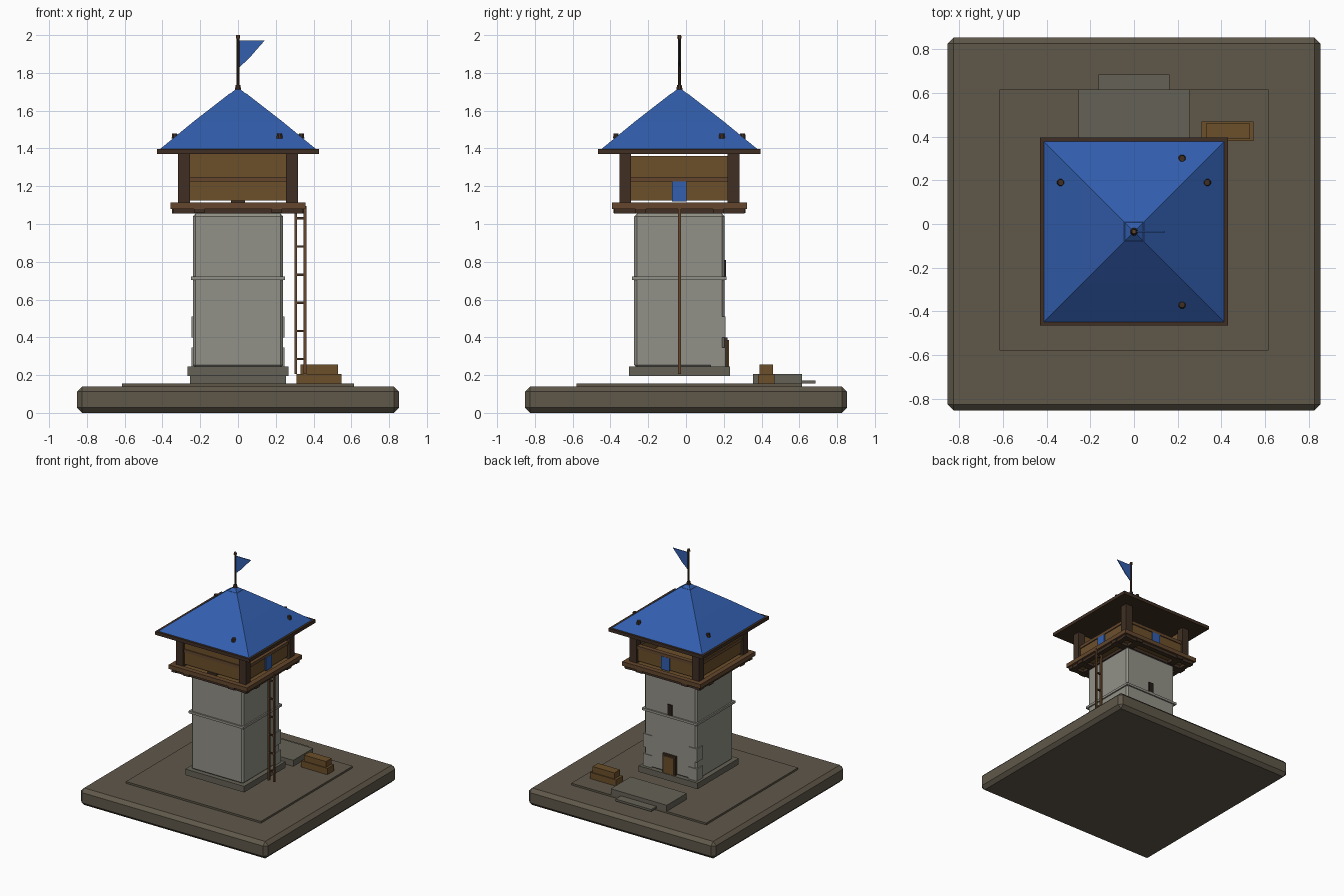
import bpy, bmesh, math
from mathutils import Vector

cube = bpy.data.objects.get("Cube")
if cube:
    bpy.data.objects.remove(cube, do_unlink=True)

CY = -0.035  # tower centre line in y


def material(name, rgb):
    m = bpy.data.materials.new(name)
    m.use_nodes = True
    col = (*rgb, 1.0)
    m.diffuse_color = col
    bsdf = next(n for n in m.node_tree.nodes if n.type == 'BSDF_PRINCIPLED')
    bsdf.inputs["Base Color"].default_value = col
    return m


GROUND = material("ground brown", (0.115, 0.097, 0.068))
STONE = material("pale stone", (0.29, 0.285, 0.245))
FOOT = material("footing stone", (0.13, 0.122, 0.092))
WOOD = material("plank wood", (0.15, 0.078, 0.024))
RAIL = material("rail wood", (0.125, 0.062, 0.026))
DARK = material("dark timber", (0.05, 0.028, 0.017))
BLUE = material("blue cloth", (0.032, 0.112, 0.42))
BLACK = material("dark opening", (0.02, 0.013, 0.009))


def finish(name, bm, mat):
    bmesh.ops.recalc_face_normals(bm, faces=bm.faces)
    me = bpy.data.meshes.new(name)
    bm.to_mesh(me)
    bm.free()
    me.materials.append(mat)
    ob = bpy.data.objects.new(name, me)
    bpy.context.collection.objects.link(ob)
    return ob


def box(name, x, y, z, mat, bevel=0):
    """Box from (min, max) ranges."""
    bm = bmesh.new()
    bmesh.ops.create_cube(bm, size=1)
    for v in bm.verts:
        v.co = Vector([(r[0] + r[1]) / 2 + c * (r[1] - r[0])
                       for c, r in zip(v.co, (x, y, z))])
    if bevel:
        bmesh.ops.bevel(bm, geom=bm.edges[:], offset=bevel, segments=1, affect='EDGES')
    return finish(name, bm, mat)


def tower_box(name, half, z, mat, bevel=0):
    """Square box centred on the tower axis."""
    return box(name, (-half, half), (CY - half, CY + half), z, mat, bevel)


def frustum(name, r0, z0, r1, z1, mat, sides=4, x=0, y=CY):
    """Tapered prism; for four sides the radius is the half width."""
    k = math.sqrt(2) if sides == 4 else 1
    bm = bmesh.new()
    rings = [[bm.verts.new((x + r * k * math.cos(a), y + r * k * math.sin(a), z))
              for a in (math.tau * (i + 0.5) / sides for i in range(sides))]
             for r, z in ((r0, z0), (r1, z1))]
    bm.faces.new(rings[0])
    bm.faces.new(rings[1])
    for i in range(sides):
        j = (i + 1) % sides
        bm.faces.new((rings[0][i], rings[0][j], rings[1][j], rings[1][i]))
    return finish(name, bm, mat)


def side_box(name, side, along, out, z, mat):
    """Box on one tower side: 'along' runs along the wall, 'out' is distance from the axis."""
    a0, a1 = along
    o0, o1 = out
    if side in ("front", "back"):
        s = 1 if side == "back" else -1
        return box(name, (a0, a1), sorted((CY + s * o0, CY + s * o1)), z, mat)
    s = 1 if side == "left" else -1
    return box(name, sorted((s * o0, s * o1)), (CY + a0, CY + a1), z, mat)


SIDES = ("front", "back", "left", "right")

# Ground slab, yard and rear steps
box("ground_slab", (-0.853, 0.853), (-0.853, 0.853), (0, 0.14), GROUND, 0.028)
box("yard", (-0.615, 0.615), (-0.58, 0.615), (0.135, 0.155), GROUND)
box("rear_step", (-0.255, 0.255), (0.355, 0.615), (0.155, 0.205), FOOT)
box("rear_low_step", (-0.163, 0.163), (0.61, 0.685), (0.155, 0.172), FOOT)

# Stacked crates
box("lower_crate", (0.31, 0.548), (0.38, 0.468), (0.155, 0.207), WOOD)
box("upper_crate", (0.33, 0.53), (0.388, 0.46), (0.207, 0.256), WOOD)

# Stone tower
tower_box("tower_footing", 0.268, (0.195, 0.245), FOOT)
tower_box("tower_shaft", 0.239, (0.24, 1.055), STONE, 0.014)
tower_box("tower_band", 0.25, (0.703, 0.722), STONE)
for s in (-1, 1):
    for z in ((0.245, 0.345), (0.4, 0.51)):
        box("corner_stone", sorted((s * 0.165, s * 0.246)), (0.13, 0.209), z, STONE)

# Door and slit window at the back
side_box("door_frame", "back", (-0.06, 0.06), (0.235, 0.255), (0.245, 0.4), DARK)
side_box("door", "back", (-0.046, 0.046), (0.25, 0.263), (0.245, 0.386), WOOD)
side_box("window", "back", (-0.022, 0.022), (0.235, 0.247), (0.722, 0.81), BLACK)

# Lookout deck with joists and edge beams
for c in (-0.205, 0.205):
    side_box("cross_joist", "front", (-0.35, 0.35), (c - 0.028, c + 0.028), (1.055, 1.085), DARK)
    side_box("long_joist", "left", (-0.35, 0.35), (c - 0.028, c + 0.028), (1.057, 1.085), DARK)
tower_box("deck", 0.335, (1.08, 1.108), WOOD)
for side in SIDES:
    side_box("deck_joist_edge", side, (-0.345, 0.345), (0.3, 0.34), (1.056, 1.082), DARK)
    side_box("deck_edge", side, (-0.357, 0.357), (0.315, 0.357), (1.08, 1.114), RAIL)

# Corner posts
for sx in (-1, 1):
    for sy in (-1, 1):
        box("corner_post", sorted((sx * 0.255, sx * 0.318)),
            sorted((CY + sy * 0.255, CY + sy * 0.318)), (1.105, 1.375), DARK)

# Parapets, rails, and taller walls on two sides
for side in SIDES:
    side_box("parapet", side, (-0.258, 0.258), (0.275, 0.298), (1.124, 1.228), WOOD)
    side_box("rail", side, (-0.258, 0.258), (0.268, 0.306), (1.225, 1.25), RAIL)
    if side in ("front", "right"):
        top = 1.372 if side == "front" else 1.36
        side_box("upper_wall", side, (-0.258, 0.258), (0.275, 0.298), (1.25, top), WOOD)
    else:
        side_box("banner", side, (-0.038, 0.038), (0.298, 0.307), (1.118, 1.225), BLUE)
side_box("front_sill", "front", (-0.038, 0.038), (0.27, 0.307), (1.105, 1.125), DARK)

# Roof
tower_box("eave_board", 0.43, (1.37, 1.397), DARK)
frustum("lower_roof", 0.415, 1.395, 0.232, 1.545, BLUE)
frustum("upper_roof", 0.232, 1.545, 0.045, 1.69, BLUE)
frustum("roof_cap", 0.048, 1.685, 0.014, 1.712, BLUE)
for x, y in ((0.22, 0.335), (0.22, -0.335), (0.335, 0.225), (-0.335, 0.225)):
    frustum("roof_peg", 0.018, 1.452, 0.014, 1.479, DARK, 8, x, CY + y)

# Flagpole and pennant
frustum("flagpole", 0.008, 1.7, 0.008, 1.99, DARK, 8)
frustum("pole_collar", 0.018, 1.712, 0.013, 1.735, DARK, 8)
frustum("pole_finial", 0.013, 1.982, 0.01, 2.0, RAIL, 8)
bm = bmesh.new()
outline = ((0.005, 1.972), (0.142, 1.972), (0.1, 1.925), (0.06, 1.878), (0.005, 1.828))
flag = bm.faces.new([bm.verts.new((x, CY - 0.003, z)) for x, z in outline])
ext = bmesh.ops.extrude_face_region(bm, geom=[flag])
bmesh.ops.translate(bm, vec=(0, 0.006, 0),
                    verts=[g for g in ext["geom"] if isinstance(g, bmesh.types.BMVert)])
finish("pennant", bm, BLUE)

# Ladder
for x, top in ((0.306, 1.06), (0.355, 1.095)):
    box("ladder_rail", (x - 0.007, x + 0.007), (CY - 0.008, CY + 0.008), (0.205, top), RAIL)
for i in range(6):
    z = 0.285 + i * 0.149
    box("ladder_rung", (0.306, 0.355), (CY - 0.006, CY + 0.006), (z - 0.006, z + 0.006), DARK)
